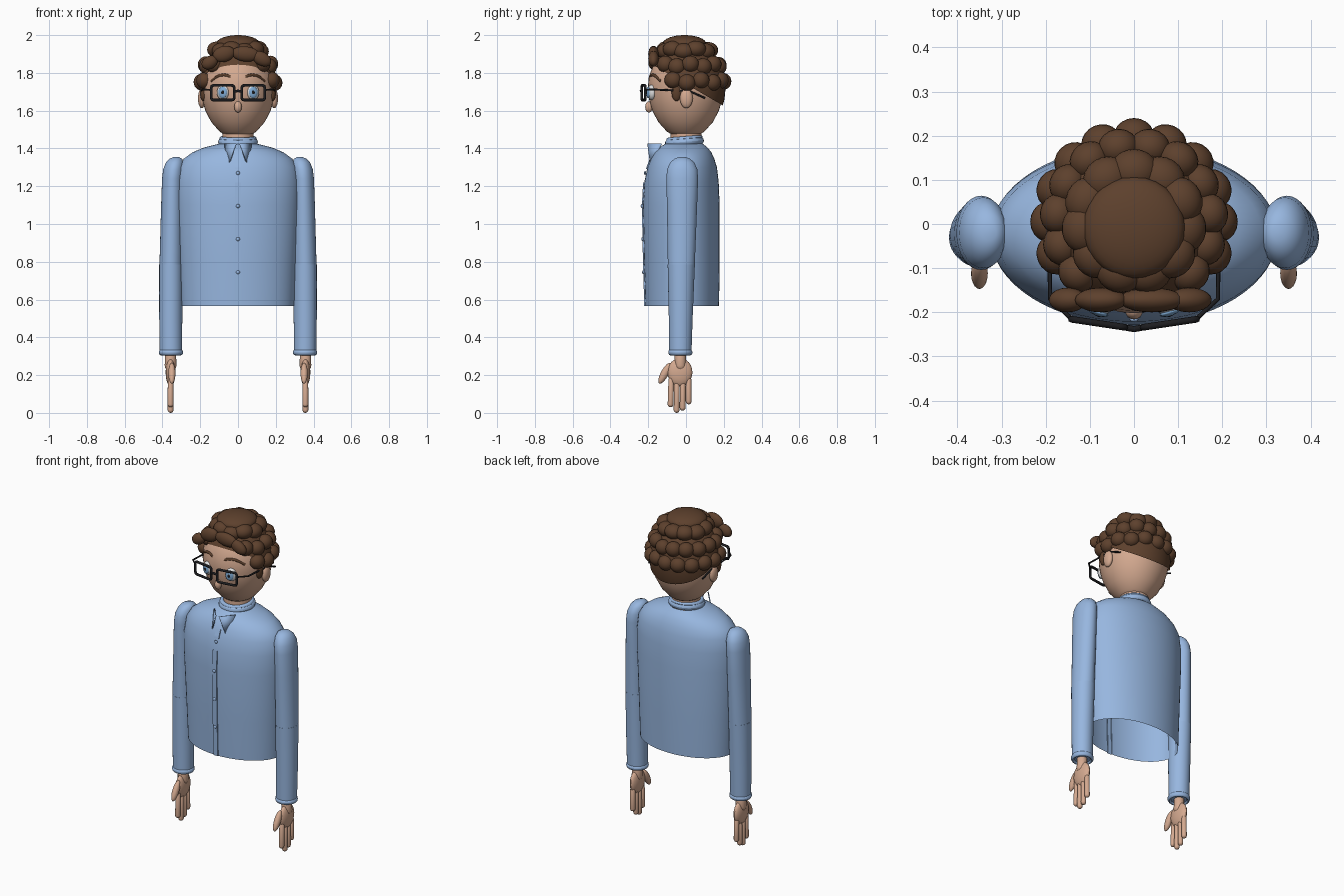
import bpy, bmesh, math
from mathutils import Vector, Matrix

old = bpy.data.objects.get("Cube")
if old:
    bpy.data.objects.remove(old, do_unlink=True)


def material(name, r, g, b):
    m = bpy.data.materials.new(name)
    m.use_nodes = True
    m.diffuse_color = (r, g, b, 1)
    m.node_tree.nodes["Principled BSDF"].inputs["Base Color"].default_value = (r, g, b, 1)
    return m


SHIRT = material("shirt blue", 0.31, 0.47, 0.74)
SKIN = material("skin", 0.66, 0.40, 0.28)
HAIR = material("hair brown", 0.11, 0.052, 0.026)
BLACK = material("frame black", 0.012, 0.012, 0.014)
WHITE = material("eye white", 0.75, 0.75, 0.75)
IRIS = material("iris blue", 0.22, 0.42, 0.68)


def finish(name, bm, mat):
    bmesh.ops.recalc_face_normals(bm, faces=bm.faces)
    mesh = bpy.data.meshes.new(name)
    bm.to_mesh(mesh)
    bm.free()
    mesh.materials.append(mat)
    ob = bpy.data.objects.new(name, mesh)
    bpy.context.collection.objects.link(ob)
    return ob


def loft(name, rings, mat, n=32, caps=True):
    """Skin of stacked ellipses given as (z, cx, cy, rx, ry)."""
    bm = bmesh.new()
    loops = []
    for z, cx, cy, rx, ry in rings:
        angles = [2 * math.pi * i / n for i in range(n)]
        loops.append([bm.verts.new((cx + rx * math.cos(a), cy + ry * math.sin(a), z)) for a in angles])
    for low, high in zip(loops, loops[1:]):
        for i in range(n):
            j = (i + 1) % n
            bm.faces.new((low[i], low[j], high[j], high[i]))
    if caps:
        bm.faces.new(loops[0])
        bm.faces.new(loops[-1])
    return finish(name, bm, mat)


def ball(name, loc, size, mat, rot=(0, 0, 0), seg=20):
    bm = bmesh.new()
    bmesh.ops.create_uvsphere(bm, u_segments=seg, v_segments=seg // 2 + 2, radius=1)
    bmesh.ops.scale(bm, vec=size, verts=bm.verts)
    ob = finish(name, bm, mat)
    ob.location, ob.rotation_euler = loc, rot
    return ob


def capsule(name, a, b, r, mat):
    a, b = Vector(a), Vector(b)
    half = (b - a).length / 2
    steps = [math.radians(d) for d in range(-80, 81, 20)]
    rings = [(r * math.sin(t) + (half - r) * (1 if t > 0 else -1), 0, 0,
              r * math.cos(t), r * math.cos(t)) for t in steps]
    ob = loft(name, rings, mat, 12)
    ob.location = (a + b) / 2
    ob.rotation_euler = (b - a).to_track_quat("Z", "Y").to_euler()
    return ob


def wire(name, pts, r, mat, closed=False):
    cu = bpy.data.curves.new(name, "CURVE")
    cu.dimensions = "3D"
    cu.bevel_depth, cu.bevel_resolution = r, 2
    cu.use_fill_caps = True
    sp = cu.splines.new("POLY")
    sp.points.add(len(pts) - 1)
    for p, co in zip(sp.points, pts):
        p.co = (*co, 1)
    sp.use_cyclic_u = closed
    cu.materials.append(mat)
    ob = bpy.data.objects.new(name, cu)
    bpy.context.collection.objects.link(ob)


def ring(name, loc, rx, ry, thick, tall, tilt, mat):
    """Rounded band: an ellipse swept with an oval section."""
    secs = [2 * math.pi * k / 12 for k in range(13)]
    rings = [(tall * math.sin(t), 0, 0, rx + thick * math.cos(t), ry + thick * math.cos(t)) for t in secs]
    ob = loft(name, rings, mat, caps=False)
    ob.location, ob.rotation_euler = loc, (tilt, 0, 0)


# Shirt body, open at the hem
torso = [(0.565, 0, -0.02, 0.30, 0.195), (0.8, 0, -0.022, 0.31, 0.20), (1.1, 0, -0.025, 0.325, 0.203),
         (1.22, 0, -0.024, 0.326, 0.197), (1.3, 0, -0.02, 0.315, 0.184), (1.345, 0, -0.018, 0.288, 0.168),
         (1.38, 0, -0.016, 0.24, 0.15), (1.405, 0, -0.014, 0.18, 0.128), (1.425, 0, -0.01, 0.10, 0.098)]
loft("shirt_body", torso, SHIRT, 64, caps=False)


def chest(z):
    for (z0, _, c0, _, r0), (z1, _, c1, _, r1) in zip(torso, torso[1:]):
        if z0 <= z <= z1:
            t = (z - z0) / (z1 - z0)
            return c0 - r0 + t * (c1 - r1 - c0 + r0)


# Button placket and buttons
for name, z0, z1 in (("placket", 0.565, 1.22), ("top_placket", 1.29, 1.34)):
    bm = bmesh.new()
    rows = []
    for i in range(9):
        z = z0 + (z1 - z0) * i / 8
        rows.append([bm.verts.new((x, chest(z) + d, z)) for x, d in
                     ((-0.015, 0.006), (-0.015, -0.006), (0.015, -0.006), (0.015, 0.006))])
    for a, b in zip(rows, rows[1:]):
        for k in range(3):
            bm.faces.new((a[k], a[k + 1], b[k + 1], b[k]))
    finish(name, bm, SHIRT)
for z in (0.745, 0.92, 1.095, 1.27):
    ball("button", (0, chest(z) - 0.006, z), (0.01, 0.006, 0.01), SHIRT, seg=12)

# Collar
ring("collar_band", (0, -0.008, 1.435), 0.092, 0.09, 0.013, 0.018, 0.08, SHIRT)
ring("collar_fold", (0, -0.008, 1.452), 0.086, 0.085, 0.012, 0.012, 0.08, SHIRT)

# Neck and head
loft("neck", [(1.40, 0, 0, 0.083, 0.083), (1.53, 0, 0, 0.08, 0.08)], SKIN)
skull = [(1.456, 0.03), (1.465, 0.06), (1.49, 0.098), (1.54, 0.142), (1.6, 0.173), (1.66, 0.19),
         (1.72, 0.196), (1.78, 0.191), (1.84, 0.168), (1.89, 0.13), (1.93, 0.08), (1.95, 0.03)]
loft("head", [(z, 0, -0.002, r, r * 1.02) for z, r in skull], SKIN, 40)
ball("nose", (0, -0.196, 1.62), (0.02, 0.02, 0.03), SKIN)

# Hair cap, trimmed on a slope from forehead to nape
cap = loft("hair_cap", [(1.7 + (z - 1.7) * 1.04, 0, 0.002, r * 1.05, r * 1.06) for z, r in skull], HAIR, 40)
bm = bmesh.new()
bm.from_mesh(cap.data)
bmesh.ops.bisect_plane(bm, geom=bm.verts[:] + bm.edges[:] + bm.faces[:], plane_co=(0, -0.18, 1.845),
                       plane_no=(0, 0.22, 0.38), clear_inner=True)
bm.to_mesh(cap.data)
bm.free()

# Curls in rings around the crown
ball("crown_curl", (0, -0.008, 1.955), (0.115, 0.115, 0.045), HAIR, seg=28)
for count, radius, z, size, front in ((11, 0.115, 1.92, (0.05, 0.055, 0.043), -1),
                                      (15, 0.172, 1.84, (0.042, 0.046, 0.044), -0.13),
                                      (16, 0.193, 1.755, (0.042, 0.046, 0.044), -0.07)):
    for i in range(count):
        a = math.pi / 2 + 2 * math.pi * (i + 0.5 * (count == 15)) / count
        x, y = radius * math.cos(a), radius * math.sin(a) + 0.005
        if y > front:
            ball("curl", (x, y, z + 0.007 * math.sin(3 * i)), size, HAIR, (0, 0, a))
for x, z, w, h, lean in ((-0.15, 1.855, 0.045, 0.034, -0.5), (-0.075, 1.9, 0.06, 0.042, -0.25),
                         (0.04, 1.9, 0.075, 0.04, 0.1), (0.125, 1.875, 0.055, 0.036, 0.5)):
    ball("fringe_curl", (x, -0.172, z), (w, 0.028, h), HAIR, (0, lean, 0))

for s, side in ((1, "left"), (-1, "right")):
    # Collar points
    bm = bmesh.new()
    tri = [bm.verts.new((s * x, y, z)) for x, y, z in
           ((0.012, -0.205, 1.425), (0.075, -0.13, 1.425), (0.05, -0.19, 1.315))]
    bm.faces.new(tri)
    flap = finish(side + "_collar_point", bm, SHIRT)
    flap.modifiers.new("thickness", "SOLIDIFY").thickness = 0.006

    # Sleeve in two pieces, with cuff
    upper = [(0.775, 0.355, -0.025, 0.061, 0.071), (1.1, 0.349, -0.021, 0.058, 0.08),
             (1.24, 0.346, -0.02, 0.056, 0.084), (1.29, 0.341, -0.02, 0.055, 0.08),
             (1.325, 0.335, -0.02, 0.047, 0.064), (1.345, 0.33, -0.02, 0.034, 0.042),
             (1.354, 0.327, -0.02, 0.015, 0.018)]
    lower = [(0.315, 0.355, -0.03, 0.059, 0.059), (0.5, 0.356, -0.028, 0.061, 0.063),
             (0.785, 0.355, -0.025, 0.062, 0.072)]
    for name, rows in (("_upper_sleeve", upper), ("_lower_sleeve", lower)):
        loft(side + name, [(z, s * x, y, rx, ry) for z, x, y, rx, ry in rows], SHIRT)
    ring(side + "_cuff", (s * 0.355, -0.03, 0.32), 0.054, 0.054, 0.01, 0.015, 0, SHIRT)

    # Hand
    hx = s * 0.357
    capsule(side + "_wrist", (hx, -0.03, 0.22), (hx, -0.03, 0.34), 0.031, SKIN)
    ball(side + "_palm", (hx, -0.032, 0.215), (0.026, 0.066, 0.075), SKIN)
    for y, tip in ((-0.082, 0.03), (-0.05, 0.0), (-0.018, 0.012), (0.014, 0.045)):
        capsule(side + "_finger", (hx, y, tip), (hx, y * 0.95, 0.19), 0.0155, SKIN)
    ball(side + "_thumb", (s * 0.35, -0.112, 0.21), (0.019, 0.021, 0.062), SKIN, (-0.5, 0, 0))

    # Ear and sideburn
    ball(side + "_ear", (s * 0.192, 0.002, 1.665), (0.02, 0.034, 0.052), SKIN)
    ball(side + "_sideburn", (s * 0.183, -0.05, 1.695), (0.018, 0.026, 0.045), HAIR)

    # Eye and brow
    ball(side + "_eye", (s * 0.08, -0.182, 1.697), (0.033, 0.022, 0.04), WHITE, (0, 0, s * 0.3))
    ball(side + "_iris", (s * 0.081, -0.2, 1.697), (0.024, 0.008, 0.03), IRIS, (0, 0, s * 0.3))
    ball(side + "_pupil", (s * 0.081, -0.206, 1.697), (0.009, 0.004, 0.011), BLACK, (0, 0, s * 0.3), 12)
    brow = [(s * (0.03 + 0.022 * i), -0.186 + 0.0022 * i * i, 1.772 + 0.004 * i * (4.2 - i)) for i in range(6)]
    wire(side + "_brow", brow, 0.008, HAIR)

    # Glasses rim and temple
    rim = []
    for cx, cz, start in ((0.13, 1.722, 0), (0.032, 1.722, 90), (0.032, 1.668, 180), (0.13, 1.668, 270)):
        for d in (0, 45, 90):
            t = math.radians(start + d)
            x = cx + 0.012 * math.cos(t)
            rim.append((s * x, -0.237 + 0.15 * x, cz + 0.012 * math.sin(t)))
    wire(side + "_rim", rim, 0.0075, BLACK, closed=True)
    wire(side + "_temple", [(s * 0.14, -0.216, 1.71), (s * 0.19, -0.17, 1.712), (s * 0.193, 0.02, 1.703),
                            (s * 0.185, 0.1, 1.667)], 0.005, BLACK)
wire("glasses_bridge", [(-0.022, -0.234, 1.7), (0, -0.238, 1.705), (0.022, -0.234, 1.7)], 0.007, BLACK)

# Smooth shading with sharp edges kept
bpy.ops.object.select_all(action="DESELECT")
for ob in bpy.context.collection.objects:
    if ob.type == "MESH":
        ob.select_set(True)
        bpy.context.view_layer.objects.active = ob
bpy.ops.object.shade_smooth_by_angle(angle=math.radians(40))
